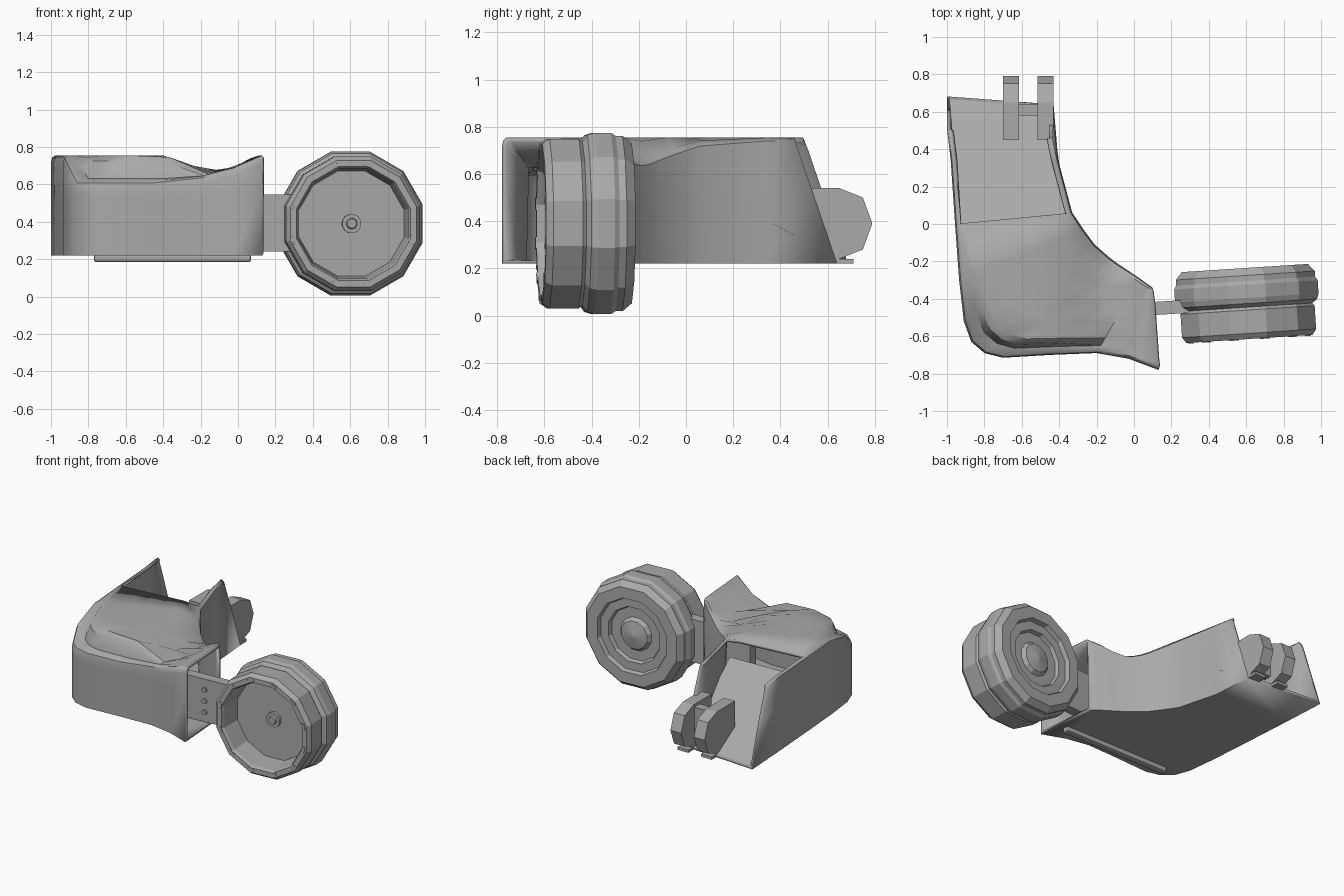
import bpy, bmesh, math
from mathutils import Matrix, Vector

cube = bpy.data.objects.get("Cube")
if cube:
    bpy.data.objects.remove(cube)

grey = bpy.data.materials.new("plain grey")
grey.use_nodes = True
grey.diffuse_color = (0.4, 0.4, 0.4, 1)
grey.node_tree.nodes["Principled BSDF"].inputs["Base Color"].default_value = (0.4, 0.4, 0.4, 1)


def finish(name, bm, smooth=None):
    """Turn a bmesh into a named grey object."""
    bmesh.ops.recalc_face_normals(bm, faces=bm.faces)
    mesh = bpy.data.meshes.new(name)
    bm.to_mesh(mesh)
    bm.free()
    mesh.materials.append(grey)
    obj = bpy.data.objects.new(name, mesh)
    bpy.context.collection.objects.link(obj)
    if smooth:
        bpy.ops.object.select_all(action='DESELECT')
        obj.select_set(True)
        bpy.context.view_layer.objects.active = obj
        bpy.ops.object.shade_smooth_by_angle(angle=math.radians(smooth))
    return obj


def box(name, low, high, bevel=0.0, turn=0.0):
    bm = bmesh.new()
    low, high = Vector(low), Vector(high)
    bmesh.ops.create_cube(bm, size=1)
    bmesh.ops.scale(bm, vec=high - low, verts=bm.verts)
    if bevel:
        bmesh.ops.bevel(bm, geom=bm.edges[:], offset=bevel, segments=2, affect='EDGES', profile=0.5)
    bmesh.ops.rotate(bm, matrix=Matrix.Rotation(turn, 3, 'Z'), verts=bm.verts)
    bmesh.ops.translate(bm, vec=(low + high) / 2, verts=bm.verts)
    return finish(name, bm)


def side_plate(name, profile, x0, x1):
    """Extrude a (y, z) outline along x."""
    bm = bmesh.new()
    face = bm.faces.new([bm.verts.new((x0, y, z)) for y, z in profile])
    moved = bmesh.ops.extrude_face_region(bm, geom=[face])["geom"]
    bmesh.ops.translate(bm, vec=(x1 - x0, 0, 0), verts=[g for g in moved if isinstance(g, bmesh.types.BMVert)])
    return finish(name, bm)


def lathe(name, profile, centre, sides=12, turn=0.0):
    """Spin a closed (radius, y) profile round the y axis."""
    bm = bmesh.new()
    rings = []
    for r, y in profile:
        if r == 0:
            rings.append([bm.verts.new((0, y, 0))] * sides)
            continue
        angles = [2 * math.pi * (i + 0.5) / sides for i in range(sides)]
        rings.append([bm.verts.new((r * math.cos(a), y, r * math.sin(a))) for a in angles])
    for a, b in zip(rings, rings[1:]):
        for i in range(sides):
            j = (i + 1) % sides
            corners = list(dict.fromkeys((a[i], a[j], b[j], b[i])))
            bm.faces.new(corners)
    bmesh.ops.rotate(bm, matrix=Matrix.Rotation(turn, 3, 'Z'), verts=bm.verts)
    bmesh.ops.translate(bm, vec=centre, verts=bm.verts)
    return finish(name, bm)


# Housing: bent shell lofted between its outer and inner plan curves
FLOOR, TOP = 0.22, 0.755
outer = [(-1, .68), (-.98, .34), (-.957, 0), (-.935, -.3), (-.91, -.52), (-.87, -.63), (-.80, -.69),
         (-.70, -.715), (-.45, -.70), (-.2, -.69), (-.03, -.72), (.13, -.78)]
inner = [(-.43, .64), (-.405, .34), (-.33, .06), (-.27, -.03), (-.21, -.11), (-.17, -.145), (-.13, -.18),
         (-.09, -.21), (-.03, -.25), (.03, -.29), (.07, -.32), (.1, -.34)]
ledge = [0, 0, 0, 0, .4, 1, 1, 1, 1, .4, 0, 0]


def roof_height(x):
    """Flat roof, a saddle over the neck, then a flared mouth."""
    if x < -.42:
        return TOP
    t = (x + .42) / .29 if x < -.13 else (.13 - x) / .26
    t = max(0, min(1, t))
    return TOP - .105 * t * t * (3 - 2 * t)


across = [0, 0, 0, .012, .04, .10, .14, .2, .4, .6, .8, .96, .99, 1, 1]
bm = bmesh.new()
rings = []
for o, i, low in zip(outer, inner, ledge):
    o, i = Vector(o), Vector(i)
    ring = []
    for k, f in enumerate(across):
        p = o.lerp(i, f)
        h = roof_height(p.x)
        dropped = h + low * (min(h, .62) - h)
        z = {0: FLOOR, 1: .54, 2: dropped - .04, 3: dropped - .012, 4: dropped, 5: dropped + .01 * low,
             6: h - .03 * low, 12: h - .015, 13: .54, 14: FLOOR}.get(k, h)
        y = p.y - (max(0, z - FLOOR) * .34 if o.y > .6 else 0)
        ring.append(bm.verts.new((p.x, y, z)))
    rings.append(ring)
count = len(across)
for s, (a, b) in enumerate(zip(rings, rings[1:])):
    for k in range(count):
        if s < 2 and 4 <= k < 11:
            continue  # open roof at the rear
        n = (k + 1) % count
        bm.faces.new((a[k], a[n], b[n], b[k]))
housing = finish("housing", bm, smooth=35)
shell = housing.modifiers.new("wall thickness", 'SOLIDIFY')
shell.thickness = 0.022
shell.offset = -1

# Sloping panel inside the rear opening
bm = bmesh.new()
bm.faces.new([bm.verts.new(p) for p in ((-.985, .67, .235), (-.44, .63, .235), (-.36, .02, .6), (-.95, .0, .6))])
finish("rear_ramp", bm)

# Hinge lugs with their cross bar and feet
lug = [(.45, .24), (.65, .24), (.75, .28), (.79, .39), (.75, .5), (.65, .54), (.45, .54)]
for name, x0 in (("right_hinge_lug", -.70), ("left_hinge_lug", -.515)):
    side_plate(name, lug, x0, x0 + .085)
    box(name + "_foot", (x0, .58, .22), (x0 + .085, .71, .24))
box("hinge_bar", (-.68, .58, .3), (-.45, .64, .52))

# Rail under the front edge
box("bottom_rail", (-.77, -.635, .185), (.07, -.585, .225), bevel=.012)

# Arm between the housing and the wheel
box("wheel_arm", (-.2, -.49, .24), (.3, -.42, .545), turn=.06)
for z in (.31, .39, .47):
    lathe("arm_bolt", [(0, -.02), (.018, -.02), (.018, .02), (0, .02)], (.08, -.48, z), sides=8)

# Wheel: twelve-sided tyre, dished front and stepped back
TILT = .065
wheel_at = (.605, -.425, .39)
lathe("wheel", [(0, -.03), (.29, -.03), (.305, -.17), (.315, -.19), (.35, -.19), (.372, -.16), (.372, -.035),
                (.36, -.02), (.388, 0), (.398, .03), (.398, .10), (.385, .12), (.385, .15), (.35, .19),
                (.27, .19), (.26, .16), (.2, .16), (.19, .135), (.12, .135), (.1, .16), (0, .18)],
      wheel_at, turn=TILT)
lathe("wheel_hub", [(0, -.065), (.025, -.065), (.03, -.05), (.052, -.05), (.052, -.02), (0, -.02)],
      wheel_at, turn=TILT)

# Small lugs round the front rim of the wheel
for n in range(12):
    a = 2 * math.pi * (n + .5) / 12
    x, z = .325 * math.cos(a), .325 * math.sin(a)
    bm = bmesh.new()
    bmesh.ops.create_cube(bm, size=1)
    bmesh.ops.scale(bm, vec=(.02, .012, .05), verts=bm.verts)
    bmesh.ops.rotate(bm, matrix=Matrix.Rotation(-a, 3, 'Y'), verts=bm.verts)
    bmesh.ops.translate(bm, vec=(x, -.188, z), verts=bm.verts)
    bmesh.ops.rotate(bm, matrix=Matrix.Rotation(TILT, 3, 'Z'), verts=bm.verts)
    bmesh.ops.translate(bm, vec=wheel_at, verts=bm.verts)
    finish("rim_lug", bm)
